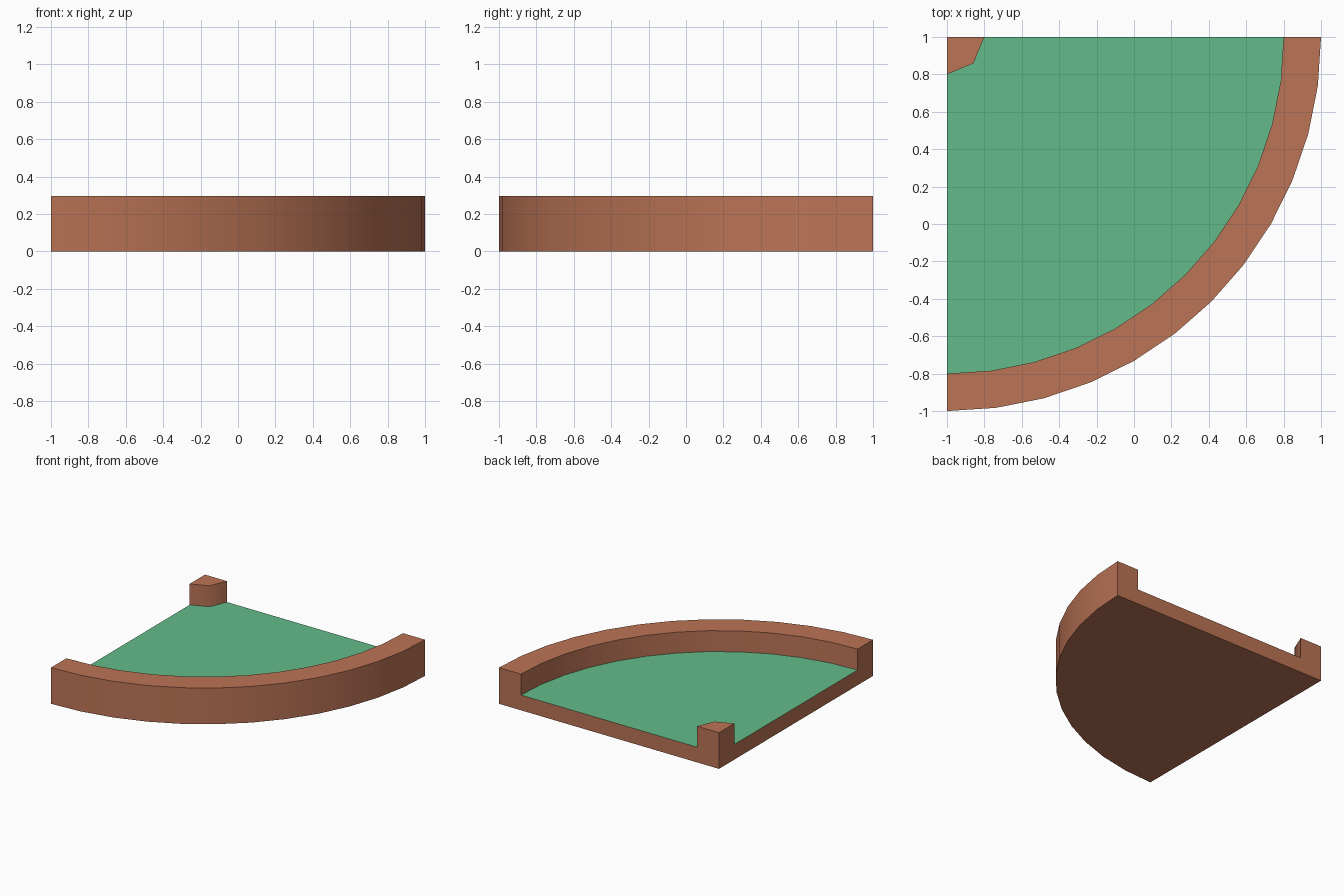
import bpy, bmesh, math

if "Cube" in bpy.data.objects:
    bpy.data.objects.remove(bpy.data.objects["Cube"])

CORNER = (-1.0, 1.0)      # centre of the quarter circle
TOP, FLOOR = 0.297, 0.125


def material(name, rgb):
    m = bpy.data.materials.new(name)
    m.diffuse_color = (*rgb, 1.0)
    m.use_nodes = True
    m.node_tree.nodes["Principled BSDF"].inputs["Base Color"].default_value = m.diffuse_color
    return m


bm = bmesh.new()


def arc(radius, segments, z):
    """Quarter arc of vertices from the front side round to the back side."""
    pts = []
    for i in range(segments + 1):
        a = math.radians(-90 + 90 * i / segments)
        pts.append(bm.verts.new((CORNER[0] + radius * math.cos(a),
                                 CORNER[1] + radius * math.sin(a), z)))
    return pts


def strip(a, b):
    """Quads between two matching arcs."""
    for i in range(len(a) - 1):
        bm.faces.new((a[i], a[i + 1], b[i + 1], b[i]))


corner_bottom = bm.verts.new((*CORNER, 0))
corner_top = bm.verts.new((*CORNER, TOP))
post_top, post_foot = arc(0.2, 2, TOP), arc(0.2, 2, FLOOR)
rim_foot, rim_in = arc(1.8, 12, FLOOR), arc(1.8, 12, TOP)
rim_out, rim_base = arc(2.0, 12, TOP), arc(2.0, 12, 0)

# corner post
bm.faces.new([corner_top] + post_top)
strip(post_foot, post_top)
# curved rim: inner wall, top and outer wall
strip(rim_foot, rim_in)
strip(rim_in, rim_out)
strip(rim_out, rim_base)
# green floor and flat underside
floor = bm.faces.new(rim_foot + post_foot[::-1])
floor.material_index = 1
bm.faces.new([corner_bottom] + rim_base)
# two straight open sides, notched above the floor
for k in (0, -1):
    bm.faces.new((corner_bottom, corner_top, post_top[k], post_foot[k],
                  rim_foot[k], rim_in[k], rim_out[k], rim_base[k]))

bmesh.ops.recalc_face_normals(bm, faces=bm.faces[:])
mesh = bpy.data.meshes.new("curved_course_tile")
bm.to_mesh(mesh)
bm.free()
mesh.materials.append(material("terracotta_wood", (0.50, 0.175, 0.093)))
mesh.materials.append(material("course_green", (0.125, 0.50, 0.254)))
tile = bpy.data.objects.new("curved_course_tile", mesh)
bpy.context.collection.objects.link(tile)

# smooth the curves, keep corners sharp
bpy.context.view_layer.objects.active = tile
tile.select_set(True)
bpy.ops.object.shade_smooth_by_angle(angle=math.radians(50))
